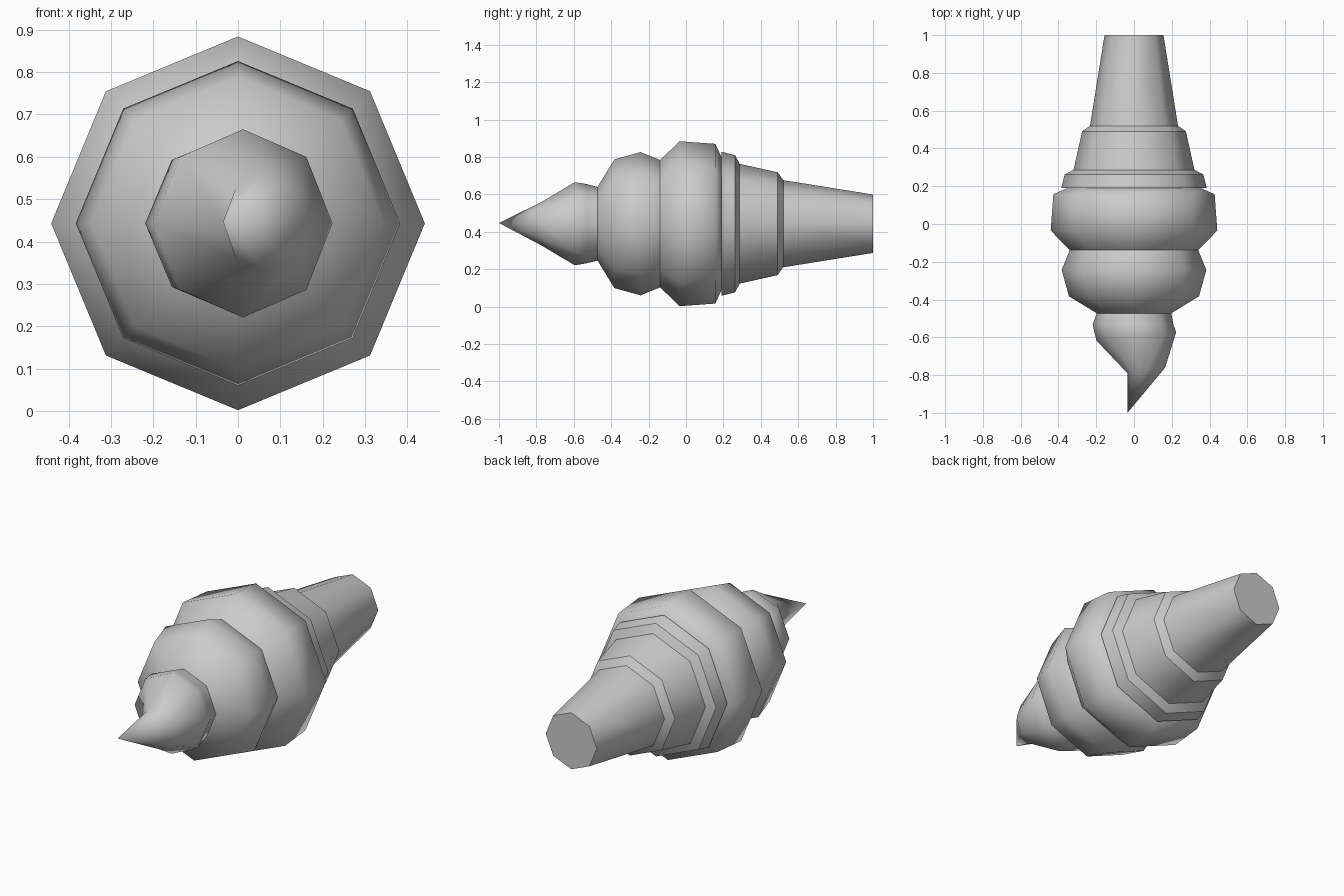
import bpy, bmesh
from math import cos, sin, pi

if "Cube" in bpy.data.objects:
    bpy.data.objects.remove(bpy.data.objects["Cube"])

CZ = 0.443   # height of the long axis
SIDES = 8


def loft(name, rings, tip=None):
    """Skin octagonal rings: (y, radius, sharp, x_radius, x_centre, y_tilt)."""
    bm = bmesh.new()
    loops = []
    for ring in rings:
        y, r, sharp = ring[:3]
        rx, cx, tilt = ring[3:] if len(ring) > 3 else (r, 0, 0)
        loops.append([bm.verts.new((cx + rx * cos(a), y + tilt * cos(a), CZ + r * sin(a)))
                      for a in (2 * pi * i / SIDES for i in range(SIDES))])
    for a, b in zip(loops, loops[1:]):
        for i in range(SIDES):
            j = (i + 1) % SIDES
            bm.faces.new((a[i], a[j], b[j], b[i]))
    bm.faces.new(loops[0])
    if tip:
        t = bm.verts.new(tip)
        for i in range(SIDES):
            bm.faces.new((loops[-1][i], loops[-1][(i + 1) % SIDES], t))
    else:
        bm.faces.new(loops[-1])
    for f in bm.faces:
        f.smooth = len(f.verts) < SIDES
    # keep the chosen rings as hard creases
    for loop, ring in zip(loops, rings):
        if ring[2]:
            for i in range(SIDES):
                bm.edges.get((loop[i], loop[(i + 1) % SIDES])).smooth = False
    bmesh.ops.recalc_face_normals(bm, faces=bm.faces)
    me = bpy.data.meshes.new(name)
    bm.to_mesh(me)
    bm.free()
    ob = bpy.data.objects.new(name, me)
    bpy.context.collection.objects.link(ob)
    return ob


# stepped wafer cone
loft("wafer_cone", [(1.0, 0.156, True), (0.52, 0.233, True), (0.49, 0.275, True),
                    (0.287, 0.32, True), (0.262, 0.367, True), (0.19, 0.385, True)])

# ice cream: two bulging layers and a curled peak, one continuous skin
loft("ice_cream_swirl", [
    (0.19, 0.355, True), (0.157, 0.427, False), (-0.035, 0.441, False),
    (-0.138, 0.34, True),
    (-0.243, 0.383, False), (-0.383, 0.344, False), (-0.473, 0.197, True),
    (-0.532, 0.212, False, 0.214, -0.005, 0.0),
    (-0.595, 0.222, False, 0.211, 0.012, 0.022),
    (-0.775, 0.115, False, 0.10, 0.065, 0.015),
], tip=(-0.035, -1.0, CZ + 0.004))
